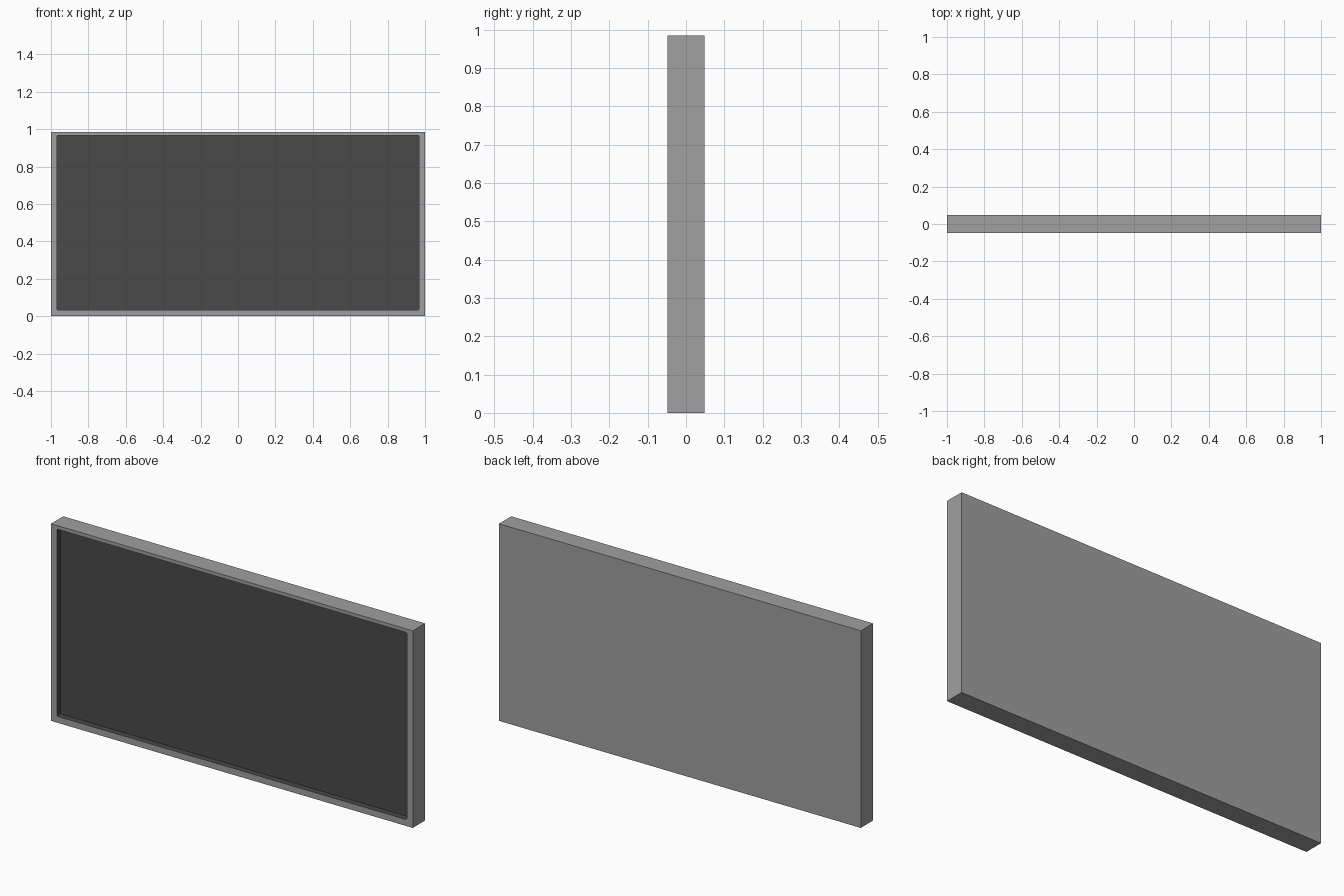
import bpy
import bmesh
from mathutils import Vector

cube = bpy.data.objects.get("Cube")
if cube:
    bpy.data.objects.remove(cube, do_unlink=True)

WIDTH, HEIGHT, DEPTH = 2.0, 0.985, 0.097
RECESS = 0.03


def make_material(name, value):
    mat = bpy.data.materials.new(name)
    mat.use_nodes = True
    colour = (value, value, value, 1)
    mat.diffuse_color = colour
    mat.node_tree.nodes["Principled BSDF"].inputs["Base Color"].default_value = colour
    return mat


frame_grey = make_material("frame grey", 0.35)
panel_dark = make_material("panel dark grey", 0.067)

# Solid slab with its front face inset and pushed back
bm = bmesh.new()
bmesh.ops.create_cube(bm, size=1)
bmesh.ops.scale(bm, vec=(WIDTH, DEPTH, HEIGHT), verts=bm.verts)
bmesh.ops.translate(bm, vec=(0, 0, HEIGHT / 2), verts=bm.verts)
bm.normal_update()
front = min(bm.faces, key=lambda f: f.calc_center_median().y)
bmesh.ops.inset_region(bm, faces=[front], thickness=0.032, use_even_offset=True)

# Slightly uneven border: the top rail is thinner
for v in front.verts:
    if v.co.z > HEIGHT / 2:
        v.co.z += 0.014

# Soften the opening's corners, then sink the panel
bmesh.ops.bevel(bm, geom=list(front.verts), offset=0.008, segments=2,
                affect='VERTICES', profile=0.5)
bm.normal_update()
front = max((f for f in bm.faces if f.normal.y < -0.9),
            key=lambda f: f.calc_area())
result = bmesh.ops.extrude_discrete_faces(bm, faces=[front])
panel = result["faces"][0]
bmesh.ops.translate(bm, vec=Vector((0, RECESS, 0)), verts=panel.verts)

# Panel and the walls of the recess are dark
panel.material_index = 1
for edge in panel.edges:
    for face in edge.link_faces:
        face.material_index = 1

mesh = bpy.data.meshes.new("framed_panel")
bm.to_mesh(mesh)
bm.free()
mesh.materials.append(frame_grey)
mesh.materials.append(panel_dark)
board = bpy.data.objects.new("framed_panel", mesh)
bpy.context.collection.objects.link(board)
